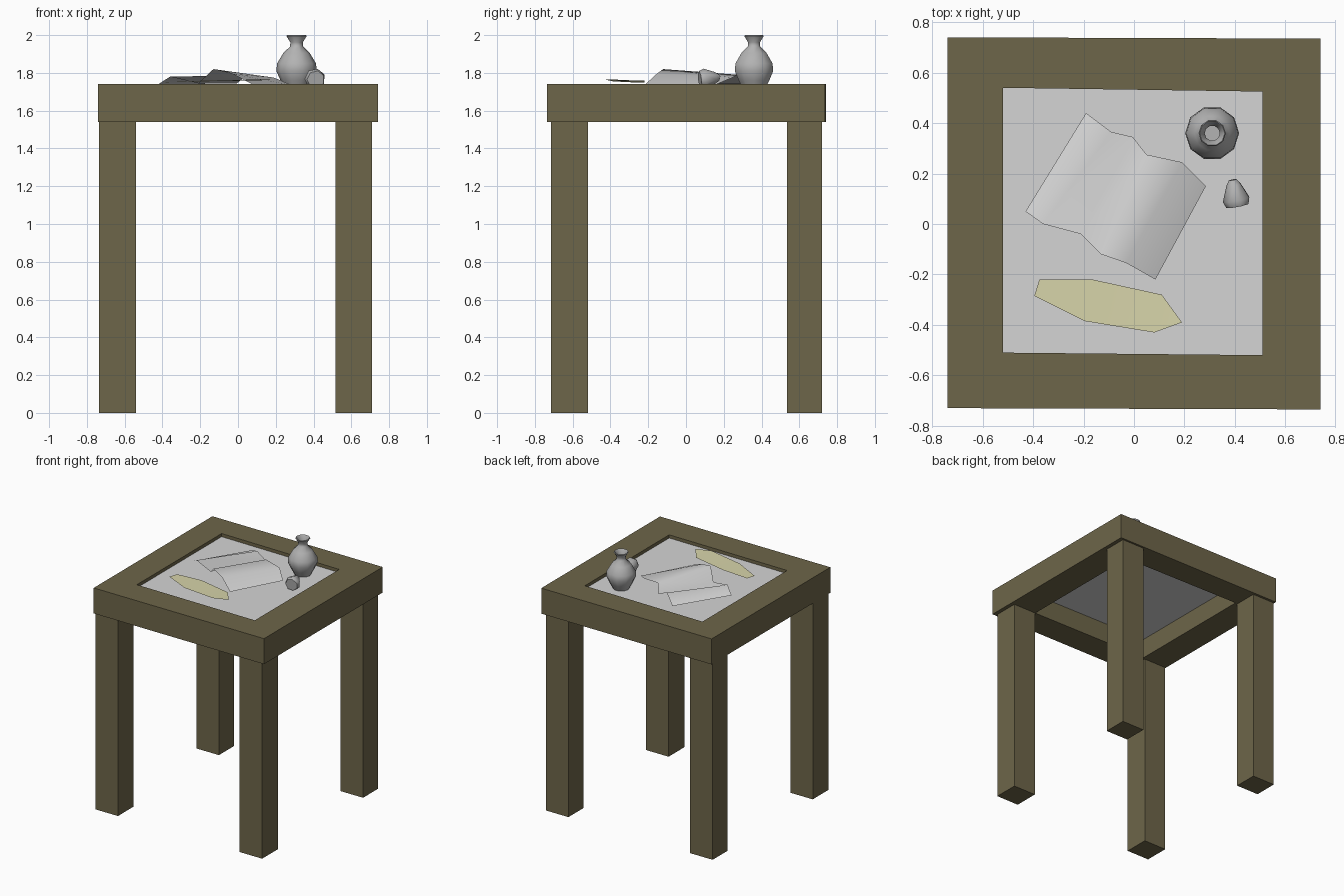
import bpy, bmesh, math
from mathutils import Vector, Matrix

if "Cube" in bpy.data.objects:
    bpy.data.objects.remove(bpy.data.objects["Cube"])


def material(name, rgb):
    m = bpy.data.materials.new(name)
    m.diffuse_color = (*rgb, 1)
    m.use_nodes = True
    m.node_tree.nodes["Principled BSDF"].inputs["Base Color"].default_value = m.diffuse_color
    return m


WOOD = material("brown wood", (0.155, 0.132, 0.067))
PALE = material("pale grey", (0.66, 0.66, 0.66))
POTTERY = material("mid grey", (0.45, 0.45, 0.45))
CREAM = material("pale yellow", (0.68, 0.66, 0.40))


def make(name, bm, mat, smooth=None):
    me = bpy.data.meshes.new(name)
    bm.to_mesh(me)
    bm.free()
    ob = bpy.data.objects.new(name, me)
    bpy.context.collection.objects.link(ob)
    me.materials.append(mat)
    if smooth:
        bpy.ops.object.select_all(action='DESELECT')
        ob.select_set(True)
        bpy.context.view_layer.objects.active = ob
        bpy.ops.object.shade_smooth_by_angle(angle=math.radians(smooth))
    return ob


def box(name, x0, x1, y0, y1, z0, z1, mat):
    bm = bmesh.new()
    size = Matrix.Diagonal((x1 - x0, y1 - y0, z1 - z0, 1))
    place = Matrix.Translation(((x0 + x1) / 2, (y0 + y1) / 2, (z0 + z1) / 2))
    bmesh.ops.create_cube(bm, size=1, matrix=place @ size)
    return make(name, bm, mat)


def lathe(name, profile, sides, matrix, mat, smooth):
    """Revolve (radius, height) points around z, then place the result."""
    bm = bmesh.new()
    rings = []
    for r, z in profile:
        rings.append([bm.verts.new(matrix @ Vector((
            r * math.cos(2 * math.pi * i / sides),
            r * math.sin(2 * math.pi * i / sides), z))) for i in range(sides)])
    for a, b in zip(rings, rings[1:]):
        for i in range(sides):
            j = (i + 1) % sides
            bm.faces.new((a[i], a[j], b[j], b[i]))
    bm.faces.new(rings[0][::-1])
    bm.faces.new(rings[-1])
    return make(name, bm, mat, smooth)


# table frame: square ring with a rectangular opening
bm = bmesh.new()
outer = [(-.74, -.73), (.74, -.735), (.74, .735), (-.74, .74)]
inner = [(-.52, -.51), (.51, -.52), (.51, .525), (-.52, .54)]
loops = [[bm.verts.new((x, y, z)) for x, y in pts]
         for pts, z in ((outer, 1.54), (outer, 1.74), (inner, 1.74), (inner, 1.54))]
for k in range(4):
    a, b = loops[k], loops[(k + 1) % 4]
    for i in range(4):
        j = (i + 1) % 4
        bm.faces.new((a[i], a[j], b[j], b[i]))
make("table_frame", bm, WOOD)

# four square legs
for side, x0, x1 in (("left", -.735, -.54), ("right", .515, .71)):
    for end, y0, y1 in (("front", -.715, -.52), ("back", .535, .72)):
        box(f"{end}_{side}_leg", x0, x1, y0, y1, 0, 1.55, WOOD)

# recessed table panel
box("table_panel", -.525, .515, -.522, .542, 1.695, 1.715, PALE)

# vase with a narrow neck and a hollow flared lip
vase = [(.06, 1.715), (.085, 1.76), (.107, 1.81), (.103, 1.85), (.07, 1.905),
        (.034, 1.94), (.033, 1.962), (.054, 1.995), (.05, 2.0), (.03, 1.965),
        (.03, 1.94)]
lathe("vase", vase, 10, Matrix.Translation((.31, .36, 0)), POTTERY, 50)

# small tapered pot lying on its side
axis = Vector((-.02, .10, .012))
place = Matrix.Translation((.412, .073, 1.765)) @ axis.to_track_quat('Z', 'Y').to_matrix().to_4x4()
lathe("small_pot", [(.047, 0), (.056, .025), (.03, .085), (.016, .105)], 7,
      place, POTTERY, 50)

# creased paper sheet spanning two wavy edges
back = [(-.19, .44, 1.735), (-.09, .365, 1.785), (-.005, .345, 1.745),
        (.05, .275, 1.79), (.19, .245, 1.775), (.285, .15, 1.735)]
front = [(-.43, .05, 1.735), (-.36, 0, 1.78), (-.21, -.04, 1.745),
         (-.13, -.12, 1.82), (-.03, -.155, 1.795), (.085, -.22, 1.735)]
bm = bmesh.new()
fv = [bm.verts.new(p) for p in front]
bv = [bm.verts.new(p) for p in back]
for i in range(5):
    bm.faces.new((fv[i], fv[i + 1], bv[i + 1], bv[i]))
make("paper_sheet", bm, PALE, 60)

# pale yellow leaf-shaped sheet
leaf = [(-.395, -.285, 1.75), (-.195, -.385, 1.755), (.08, -.43, 1.765),
        (.19, -.39, 1.765), (.11, -.28, 1.76), (-.165, -.22, 1.76),
        (-.375, -.22, 1.75)]
bm = bmesh.new()
lv = [bm.verts.new(p) for p in leaf]
bm.faces.new((lv[0], lv[1], lv[5], lv[6]))
bm.faces.new((lv[1], lv[2], lv[4], lv[5]))
bm.faces.new((lv[2], lv[3], lv[4]))
make("yellow_sheet", bm, CREAM, 60)
